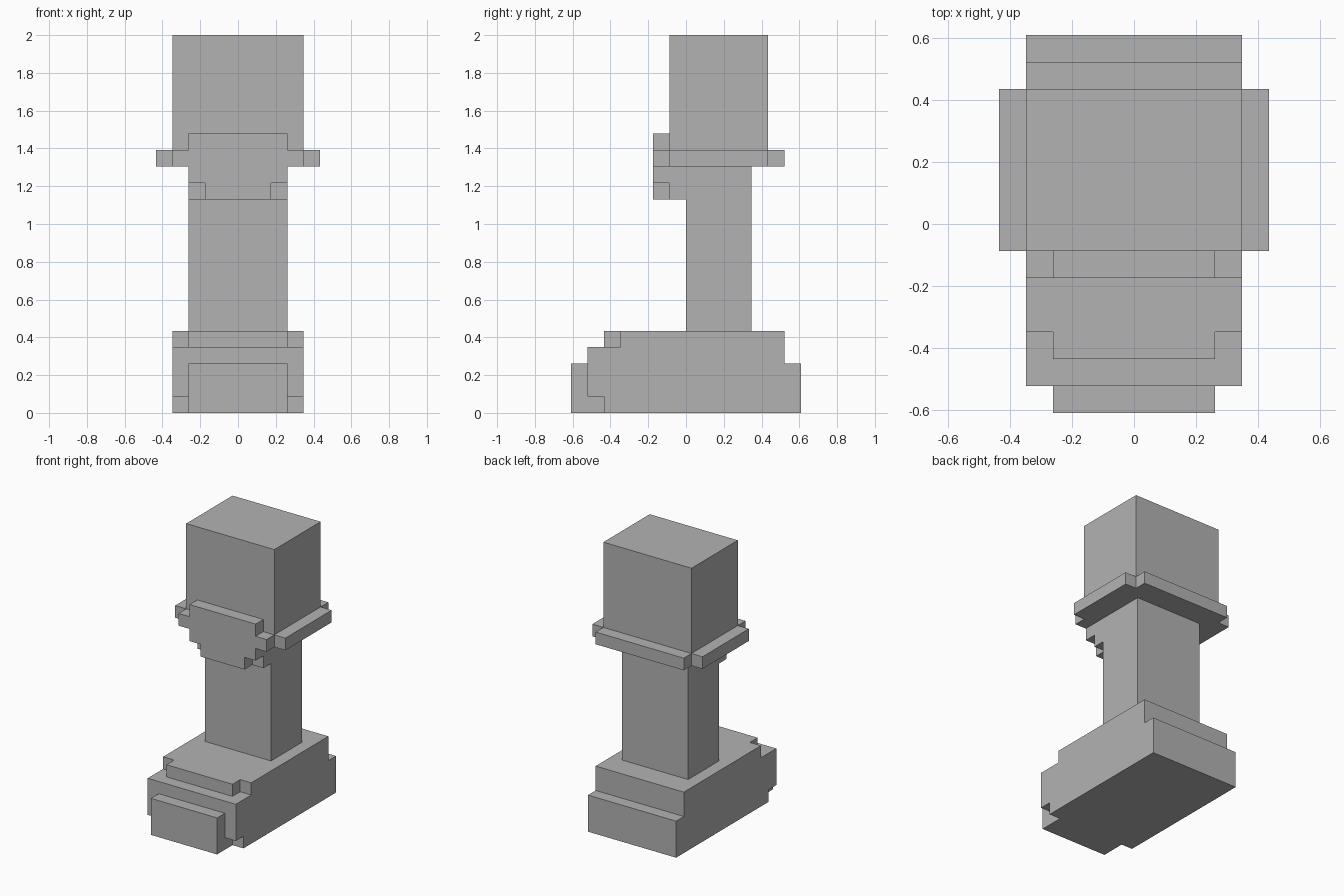
import bpy, bmesh
from mathutils import Vector

U = 2 / 23  # one block of the model's grid

cube = bpy.data.objects.get("Cube")
if cube:
    bpy.data.objects.remove(cube, do_unlink=True)

grey = bpy.data.materials.new("plain grey")
grey.use_nodes = True
colour = (0.45, 0.45, 0.45, 1)
grey.diffuse_color = colour
grey.node_tree.nodes["Principled BSDF"].inputs["Base Color"].default_value = colour


def prism(name, axis, profile, start, end):
    """Extrude an outline, given in blocks, along an axis from start to end."""
    def place(a, b):
        return Vector({"x": (start, a, b), "y": (a, start, b), "z": (a, b, start)}[axis]) * U
    along = Vector([float(axis == k) for k in "xyz"]) * (end - start) * U
    bm = bmesh.new()
    face = bm.faces.new([bm.verts.new(place(a, b)) for a, b in profile])
    grown = bmesh.ops.extrude_face_region(bm, geom=[face], use_keep_orig=True)
    moved = [v for v in grown["geom"] if isinstance(v, bmesh.types.BMVert)]
    bmesh.ops.translate(bm, verts=moved, vec=along)
    bmesh.ops.recalc_face_normals(bm, faces=bm.faces)
    mesh = bpy.data.meshes.new(name)
    bm.to_mesh(mesh)
    bm.free()
    mesh.materials.append(grey)
    obj = bpy.data.objects.new(name, mesh)
    bpy.context.collection.objects.link(obj)
    return obj


def mirrored(half):
    """Complete a right-hand outline with its reflection."""
    return half + [(-a, b) for a, b in reversed(half)]


def block(name, half_width, y0, y1, z0, z1):
    return prism(name, "x", [(y0, z0), (y1, z0), (y1, z1), (y0, z1)], -half_width, half_width)


# Foot: stepped side outline, then the narrower ledge and toe
prism("foot", "x", [(-5, 0), (7, 0), (7, 3), (6, 3), (6, 5), (-4, 5),
                    (-4, 4), (-6, 4), (-6, 1), (-5, 1)], -4, 4)
block("foot_ledge", 3, -5, -4, 4, 5)
block("toe_cap", 3, -7, -6, 0, 3)
block("toe_sole", 3, -6, -5, 0, 1)

# Leg column with the overhang beneath the knee guard
prism("leg", "x", [(0, 5), (4, 5), (4, 15), (-1, 15), (-1, 13), (0, 13)], -3, 3)

# Rim around the sides and back
prism("rim", "z", mirrored([(4, -1), (5, -1), (5, 5), (4, 5), (4, 6)]), 15, 16)

# Stepped knee guard on the front
prism("knee_guard", "y", mirrored([(2, 13), (2, 14), (3, 14), (3, 15), (4, 15),
                                   (4, 16), (3, 16), (3, 17)]), -2, -1)

# Large upper block
block("upper_leg", 4, -1, 5, 16, 23)
